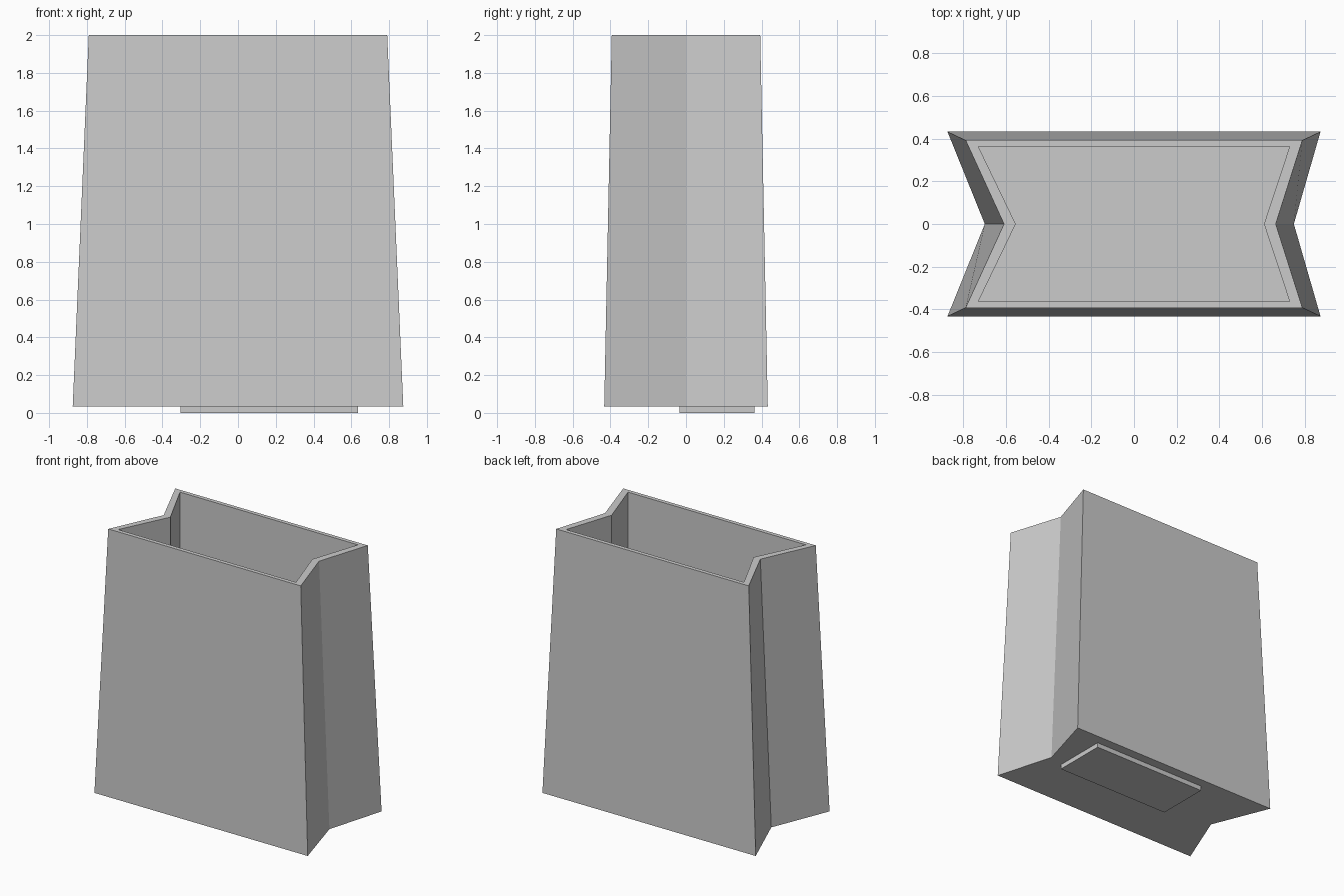
import bpy
import bmesh

cube = bpy.data.objects.get("Cube")
if cube:
    bpy.data.objects.remove(cube)

grey = bpy.data.materials.new("light_grey")
grey.use_nodes = True
colour = (0.6, 0.6, 0.6, 1)
grey.diffuse_color = colour
grey.node_tree.nodes["Principled BSDF"].inputs["Base Color"].default_value = colour


def finish(bm, name):
    bmesh.ops.recalc_face_normals(bm, faces=bm.faces)
    mesh = bpy.data.meshes.new(name)
    bm.to_mesh(mesh)
    bm.free()
    mesh.materials.append(grey)
    obj = bpy.data.objects.new(name, mesh)
    bpy.context.collection.objects.link(obj)
    return obj


def ring(bm, x, y, fold_left, fold_right, z):
    """Rectangle whose two short sides are folded inwards."""
    outline = [(-x, -y), (x, -y), (fold_right, 0), (x, y), (-x, y), (fold_left, 0)]
    return [bm.verts.new((px, py, z)) for px, py in outline]


def bridge(bm, a, b):
    for i in range(len(a)):
        j = (i + 1) % len(a)
        bm.faces.new((a[i], a[j], b[j], b[i]))


# Bag: tapered outside, thin rim, upright inner walls and a floor
bm = bmesh.new()
rings = [
    ring(bm, 0.875, 0.433, -0.70, 0.75, 0.035),
    ring(bm, 0.79, 0.393, -0.61, 0.665, 2.0),
    ring(bm, 0.73, 0.363, -0.555, 0.61, 2.0),
    ring(bm, 0.73, 0.363, -0.555, 0.61, 0.04),
]
for lower, upper in zip(rings, rings[1:]):
    bridge(bm, lower, upper)
bm.faces.new(rings[0])
bm.faces.new(rings[-1])
finish(bm, "folded_bag")

# Pad under the floor, offset towards the back
bm = bmesh.new()
bmesh.ops.create_cube(bm, size=1)
pad = finish(bm, "base_pad")
pad.scale = (0.94, 0.398, 0.044)
pad.location = (0.165, 0.164, 0.022)
